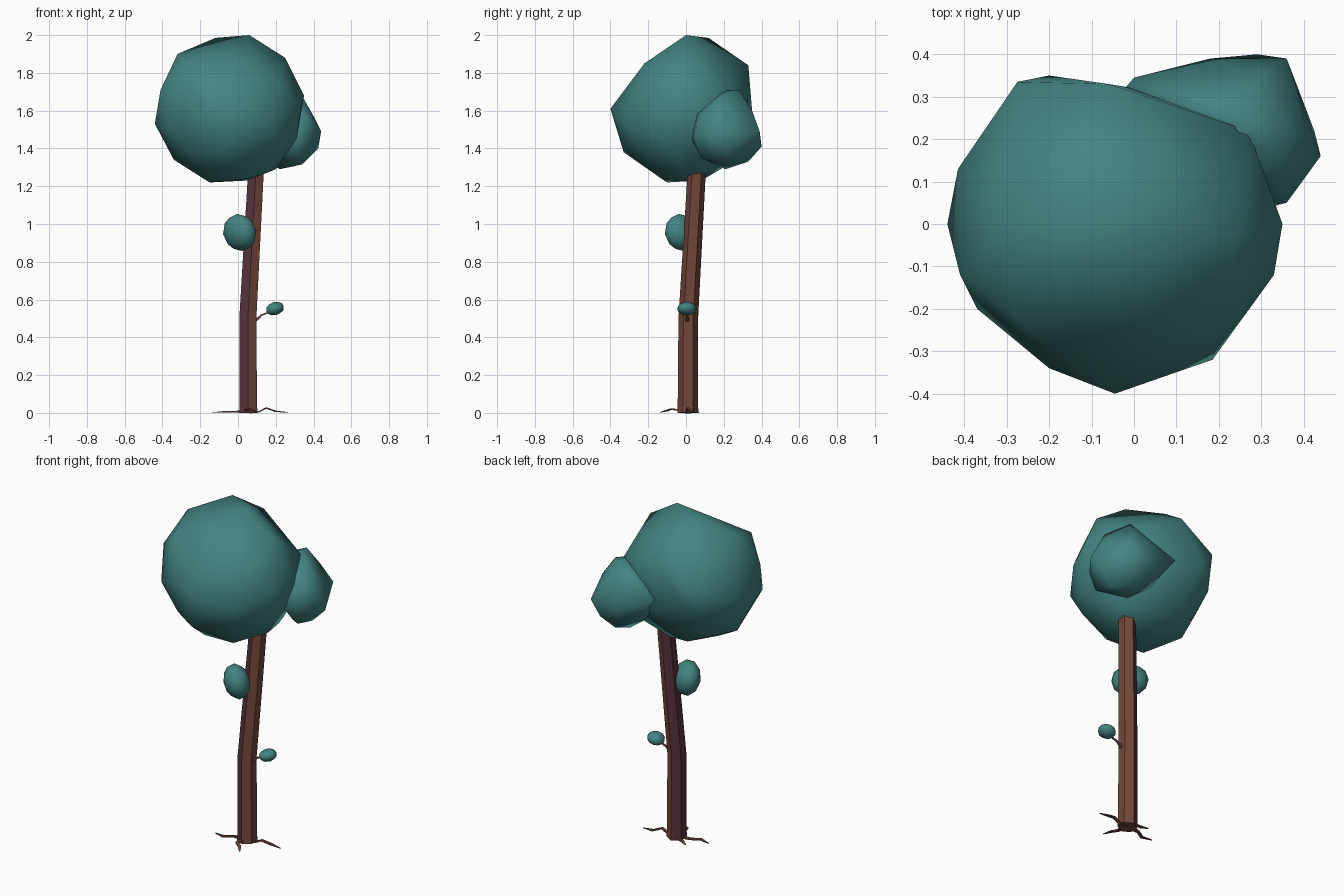
import bpy, bmesh, math
from mathutils import Vector, Matrix


def mat(name, col):
    m = bpy.data.materials.new(name)
    m.diffuse_color = (*col, 1)
    return m


TEAL = mat("teal foliage", (0.056, 0.23, 0.225))
BROWN = mat("brown bark", (0.17, 0.064, 0.044))
PURPLE = mat("dark purple bark", (0.092, 0.033, 0.044))


def finish(bm, name, mats, smooth=False):
    bmesh.ops.recalc_face_normals(bm, faces=bm.faces)
    for f in bm.faces:
        f.smooth = smooth
    me = bpy.data.meshes.new(name)
    bm.to_mesh(me)
    bm.free()
    for m in mats:
        me.materials.append(m)
    ob = bpy.data.objects.new(name, me)
    bpy.context.collection.objects.link(ob)
    return ob


def tube(path, radii, sides, ref, flat=1.0):
    """Faceted tube along a path; rings stand across the path direction."""
    bm = bmesh.new()
    pts = [Vector(p) for p in path]
    rings = []
    for i, p in enumerate(pts):
        d = (pts[min(i + 1, len(pts) - 1)] - pts[max(i - 1, 0)]).normalized()
        a = Vector(ref).cross(d).normalized()
        b = d.cross(a)
        ring = []
        for k in range(sides):
            t = math.tau * (k + 0.5) / sides
            ring.append(bm.verts.new(p + radii[i] * (a * math.cos(t) + b * math.sin(t) * flat)))
        rings.append(ring)
    for r, s in zip(rings, rings[1:]):
        for k in range(sides):
            j = (k + 1) % sides
            bm.faces.new((r[k], r[j], s[j], s[k]))
    bm.faces.new(rings[0])
    bm.faces.new(rings[-1])
    return bm


def hull(name, points):
    """Lumpy low-poly foliage mass wrapped around a few corner points."""
    bm = bmesh.new()
    for p in points:
        bm.verts.new(p)
    bmesh.ops.convex_hull(bm, input=bm.verts)
    bmesh.ops.delete(bm, geom=[v for v in bm.verts if not v.link_faces], context='VERTS')
    return finish(bm, name, [TEAL], True)


def ball(name, loc, scale, rot, sub):
    bm = bmesh.new()
    bmesh.ops.create_icosphere(bm, subdivisions=sub, radius=1)
    m = Matrix.Translation(loc) @ rot @ Matrix.Diagonal((*scale, 1))
    bmesh.ops.transform(bm, matrix=m, verts=bm.verts)
    return finish(bm, name, [TEAL], True)


# trunk: six sides, the left-hand faces in darker bark
bm = tube([(0.055, 0.01, 0), (0.054, 0.01, 0.04), (0.052, 0.012, 0.5), (0.095, 0.057, 1.28)],
          [0.056, 0.054, 0.052, 0.048], 6, (0, 1, 0))
bm.normal_update()
bmesh.ops.recalc_face_normals(bm, faces=bm.faces)
for f in bm.faces:
    f.material_index = 1 if f.normal.x < -0.2 and abs(f.normal.z) < 0.5 else 0
finish(bm, "trunk", [BROWN, PURPLE])

# roots
roots = [
    [(0.06, 0.01, 0.003), (0.11, 0.01, 0.005), (0.15, 0.01, 0.026), (0.20, 0.03, 0.008), (0.265, 0.025, 0.003)],
    [(0.05, 0.01, 0.008), (-0.03, 0.0, 0.006), (-0.08, -0.03, 0.005), (-0.14, -0.015, 0.002)],
    [(0.05, 0.01, 0.010), (0.05, -0.08, 0.020), (0.08, -0.10, 0.012), (0.105, -0.135, 0.003)],
    [(0.05, 0.01, 0.010), (0.02, 0.045, 0.010), (-0.01, 0.05, 0.007), (-0.045, 0.07, 0.002)],
]
for i, path in enumerate(roots):
    radii = [0.022] + [0.013] * (len(path) - 2) + [0.004]
    finish(tube(path, radii, 4, (0, 0, 1), 0.4), f"root_{i + 1}", [BROWN])

# twig with its leaf
finish(tube([(0.075, 0.008, 0.485), (0.107, 0.006, 0.50), (0.125, 0.003, 0.518), (0.17, 0, 0.535)],
            [0.018, 0.010, 0.006, 0.005], 4, (0, 1, 0)), "twig", [BROWN])
ball("twig_leaf", (0.196, 0.004, 0.552), (0.05, 0.051, 0.035), Matrix.Rotation(-0.25, 4, 'Y'), 2)

# leaf clump on the trunk, widest along the front-right to back-left diagonal
turn = Matrix.Rotation(math.radians(45), 4, 'Z') @ Matrix.Rotation(-0.2, 4, 'Y')
ball("trunk_leaf_clump", (0.009, -0.024, 0.955), (0.073, 0.102, 0.1), turn, 2)

# crown
hull("main_crown", [
    (0.06, 0, 2.0), (-0.12, 0.12, 1.985), (-0.32, -0.02, 1.90), (-0.41, -0.12, 1.71),
    (-0.44, 0, 1.53), (-0.415, 0.13, 1.6), (-0.34, 0, 1.34), (-0.15, -0.1, 1.22),
    (0.05, 0.08, 1.23), (0.2, 0, 1.29), (0.31, -0.1, 1.45), (0.35, 0, 1.68), (0.25, -0.02, 1.88),
    (-0.275, 0.335, 1.69), (-0.06, 0.33, 1.84), (-0.2, 0.35, 1.6), (0, 0.32, 1.5), (0.27, 0.22, 1.69),
    (0.33, -0.12, 1.6), (0.185, -0.32, 1.55), (-0.045, -0.40, 1.61), (-0.2, -0.34, 1.63),
    (-0.37, -0.2, 1.52), (-0.08, -0.33, 1.38), (0.02, -0.22, 1.85), (-0.28, -0.22, 1.83),
    (0.06, -0.13, 1.24), (-0.15, 0.2, 1.3), (0.22, -0.2, 1.76), (0.2, -0.2, 1.38), (-0.26, -0.2, 1.37),
    (-0.3, 0.27, 1.5), (0.19, 0.12, 1.3), (0.28, 0.17, 1.47)])

hull("side_crown", [
    (-0.03, 0.31, 1.57), (0.0, 0.345, 1.55), (0.24, 0.2, 1.71), (0.26, 0.28, 1.71),
    (0.35, 0.17, 1.66), (0.40, 0.22, 1.57), (0.44, 0.16, 1.49), (0.425, 0.22, 1.40),
    (0.36, 0.05, 1.47), (0.34, 0.08, 1.35), (0.34, 0.22, 1.315), (0.22, 0.21, 1.29),
    (0.36, 0.39, 1.49), (0.29, 0.40, 1.41), (0.18, 0.39, 1.48), (0.24, 0.33, 1.33),
    (0.3, 0.35, 1.6), (0.34, 0.06, 1.58), (0.1, 0.24, 1.38), (0.28, 0.03, 1.45)])
